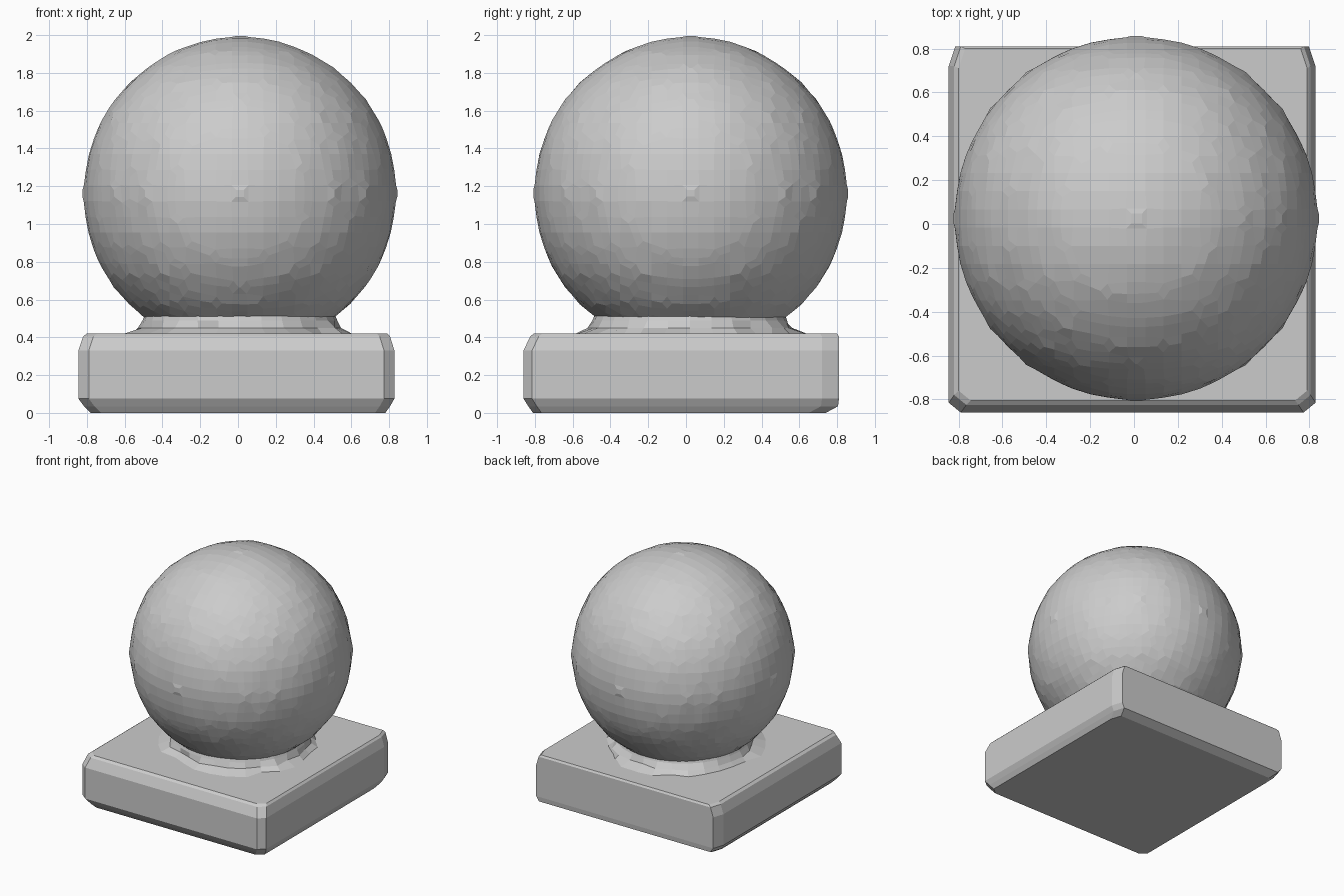
import bpy, bmesh, math, random

random.seed(4)
cube = bpy.data.objects.get("Cube")
if cube:
    bpy.data.objects.remove(cube)

# One stone grey for everything
stone = bpy.data.materials.new("stone grey")
stone.use_nodes = True
grey = (0.6, 0.6, 0.6, 1)
stone.diffuse_color = grey
stone.node_tree.nodes["Principled BSDF"].inputs["Base Color"].default_value = grey


def add_object(name, bm):
    bmesh.ops.recalc_face_normals(bm, faces=bm.faces[:])
    mesh = bpy.data.meshes.new(name)
    bm.to_mesh(mesh)
    bm.free()
    mesh.materials.append(stone)
    obj = bpy.data.objects.new(name, mesh)
    bpy.context.collection.objects.link(obj)
    return obj


def loft(name, rings):
    """Skin a stack of closed rings and cap both ends."""
    bm = bmesh.new()
    loops = [[bm.verts.new(p) for p in ring] for ring in rings]
    for low, high in zip(loops, loops[1:]):
        for i in range(len(low)):
            j = (i + 1) % len(low)
            bm.faces.new((low[i], low[j], high[j], high[i]))
    bm.faces.new(loops[0])
    bm.faces.new(loops[-1])
    return add_object(name, bm)


def plinth_ring(z, x0, x1, y0, y1):
    """Rectangle with clipped corners, cut deeper along the back sides."""
    f, s, b, t = 0.055, 0.045, 0.03, 0.09
    return [(x0 + f, y0, z), (x1 - f, y0, z), (x1, y0 + s, z), (x1, y1 - t, z),
            (x1 - b, y1, z), (x0 + b, y1, z), (x0, y1 - t, z), (x0, y0 + s, z)]


# Square plinth with worn, uneven chamfers
loft("plinth", [
    plinth_ring(0.0, -0.78, 0.78, -0.81, 0.74),
    plinth_ring(0.035, -0.815, 0.805, -0.835, 0.805),
    plinth_ring(0.075, -0.845, 0.828, -0.86, 0.81),
    plinth_ring(0.33, -0.845, 0.828, -0.86, 0.81),
    plinth_ring(0.405, -0.82, 0.805, -0.825, 0.81),
    plinth_ring(0.42, -0.80, 0.79, -0.805, 0.80),
])

# Rough mortar collar between plinth and ball
cx, cy, sides = 0.01, 0.02, 28
collar = []
for z, radius, rough in ((0.415, 0.60, 0.05), (0.45, 0.535, 0.025),
                         (0.49, 0.515, 0.0), (0.53, 0.5, 0.0)):
    ring = []
    for i in range(sides):
        a = math.tau * i / sides
        r = radius + random.uniform(-rough, rough)
        ring.append((cx + r * math.cos(a), cy + r * math.sin(a), z))
    collar.append(ring)
loft("collar", collar)

# Faceted stone ball, regridded for its hewn surface
bm = bmesh.new()
bmesh.ops.create_icosphere(bm, subdivisions=3, radius=0.84)
ball = add_object("ball", bm)
ball.location = (cx, 0.025, 1.162)
regrid = ball.modifiers.new("regrid", "REMESH")
regrid.mode = "VOXEL"
regrid.voxel_size = 0.083
regrid.use_smooth_shade = False
